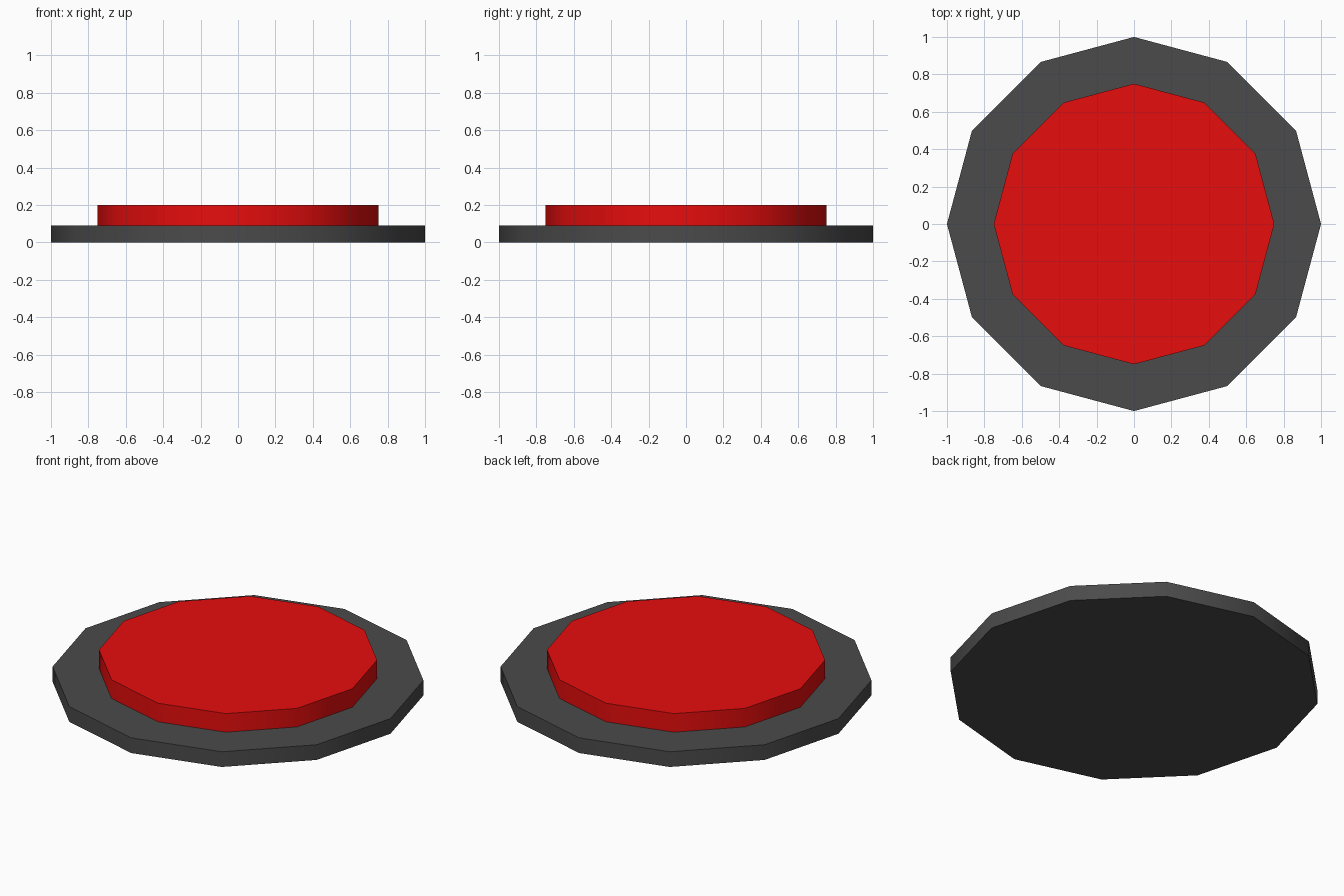
import bpy
import math

if "Cube" in bpy.data.objects:
    bpy.data.objects.remove(bpy.data.objects["Cube"])


def disc(name, radius, z0, z1, color):
    # twelve-sided disc with smooth sides and crisp rims
    bpy.ops.mesh.primitive_cylinder_add(vertices=12, radius=radius, depth=z1 - z0,
                                        location=(0, 0, (z0 + z1) / 2))
    obj = bpy.context.object
    obj.name = name
    bpy.ops.object.shade_smooth_by_angle(angle=math.radians(35))
    mat = bpy.data.materials.new(name + "_colour")
    mat.diffuse_color = (*color, 1)
    mat.use_nodes = True
    mat.node_tree.nodes["Principled BSDF"].inputs["Base Color"].default_value = mat.diffuse_color
    obj.data.materials.append(mat)
    return obj


# dark base plate
disc("base_plate", 1.0, 0.0, 0.09, (0.07, 0.07, 0.07))

# raised red button
disc("button", 0.75, 0.09, 0.2, (0.8, 0.004, 0.004))
